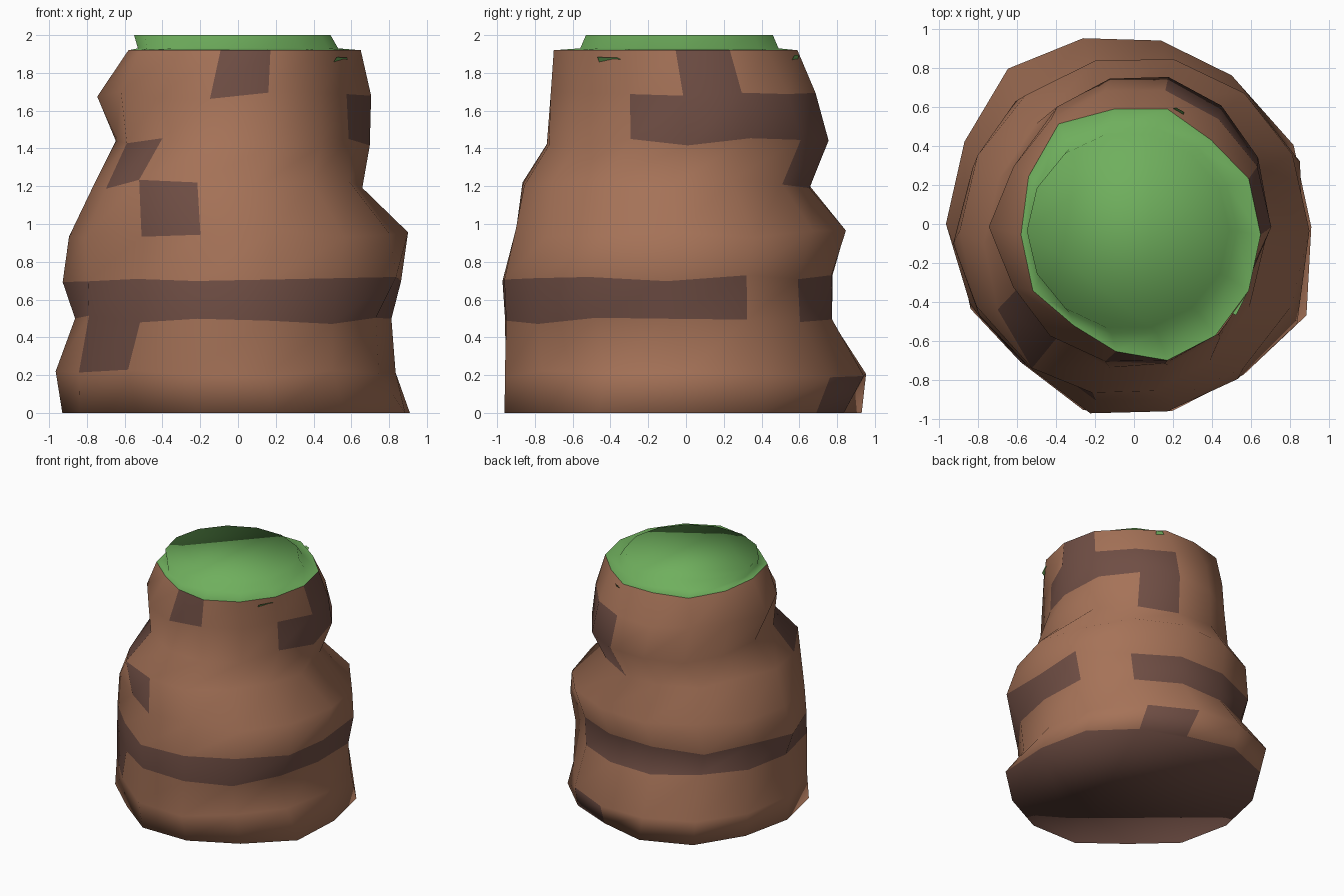
import bpy, bmesh, math, random
from mathutils import Vector

random.seed(7)
if "Cube" in bpy.data.objects:
    bpy.data.objects.remove(bpy.data.objects["Cube"])

SIDES = 14
STEP = 2 * math.pi / SIDES


def material(name, color):
    mat = bpy.data.materials.new(name)
    mat.use_nodes = True
    mat.diffuse_color = (*color, 1)
    mat.node_tree.nodes["Principled BSDF"].inputs["Base Color"].default_value = (*color, 1)
    return mat


brown = material("bark_brown", (0.38, 0.17, 0.097))
dark = material("dark_brown", (0.16, 0.076, 0.058))
green = material("moss_green", (0.16, 0.43, 0.11))


def finish(bm, name, mats):
    mesh = bpy.data.meshes.new(name)
    bm.to_mesh(mesh)
    bm.free()
    obj = bpy.data.objects.new(name, mesh)
    bpy.context.collection.objects.link(obj)
    for mat in mats:
        mesh.materials.append(mat)
    mesh.shade_smooth()


def ring(bm, z, left, right, front, back, bumps={}, wobble=0.0, lift=0.0):
    """Points filling the given extents; bumps scale single points outward or inward."""
    cx, cy = (left + right) / 2, (front + back) / 2
    rx, ry = (right - left) / 2, (back - front) / 2 / math.cos(STEP / 2)
    verts = []
    for k in range(SIDES):
        s = bumps.get(k, 1) + random.uniform(-wobble, wobble)
        verts.append(bm.verts.new((cx + rx * s * math.cos(k * STEP), cy + ry * s * math.sin(k * STEP),
                                   z + random.uniform(-lift, lift))))
    return verts


def bridge(bm, low, high):
    return [bm.faces.new((low[k], low[(k + 1) % SIDES], high[(k + 1) % SIDES], high[k]))
            for k in range(SIDES)]


# Lumpy trunk: height, left, right, front and back extents, then knobs and dents by column
LEVELS = [
    (0.00, -0.93, 0.91, -0.96, 0.93, {2: 0.93, 3: 0.9, 5: 1.04, 9: 0.92, 13: 1.08}),
    (0.21, -0.96, 0.84, -0.95, 0.95, {5: 1.05, 8: 0.97, 9: 0.93}),
    (0.49, -0.87, 0.82, -0.96, 0.77, {1: 1.08, 9: 0.93}),
    (0.71, -0.92, 0.87, -0.97, 0.77, {1: 1.09, 5: 1.05, 8: 0.96, 9: 0.92, 13: 1.06}),
    (0.95, -0.90, 0.90, -0.91, 0.84, {9: 0.92}),
    (1.21, -0.77, 0.66, -0.86, 0.66, {9: 1.05}),
    (1.43, -0.65, 0.70, -0.73, 0.75, {13: 0.92}),
    (1.68, -0.69, 0.70, -0.71, 0.68, {7: 1.07, 13: 0.9}),
    (1.92, -0.58, 0.65, -0.70, 0.59, {2: 0.94, 5: 1.1, 6: 1.04, 9: 0.9, 10: 0.93}),
]
# Dark patches: row -> columns, counted from +x towards +y
PATCHES = {0: {2}, 1: {8}, 2: set(range(SIDES)) - {1}, 4: {9},
           5: {2, 8}, 6: {13, 0, 1, 2}, 7: {0, 10}}
# Moss slivers near the top: column -> sideways shift and half length
SLIVERS = {2: (0.08, 0.035), 12: (0.08, 0.085)}

bm = bmesh.new()
last = len(LEVELS) - 1
rings = []
for i, level in enumerate(LEVELS):
    inner = 0 < i < last
    rings.append(ring(bm, *level, 0.01 * inner, 0.025 * inner))
spots = []
for row in range(last):
    for col, face in enumerate(bridge(bm, rings[row], rings[row + 1])):
        face.material_index = int(col in PATCHES.get(row, ()))
        if row == last - 1 and col in SLIVERS:
            shift, half = SLIVERS[col]
            lo = (face.verts[0].co + face.verts[1].co) / 2
            hi = (face.verts[2].co + face.verts[3].co) / 2
            side = (face.verts[1].co - face.verts[0].co).normalized()
            face.normal_update()
            spots.append((lo.lerp(hi, 0.78) + side * shift, side * half, face.normal.copy()))
bm.faces.new(reversed(rings[0])).material_index = 1
finish(bm, "trunk", [brown, dark])

# Moss slab covering the trunk top, rising to a flat crown
bm = bmesh.new()
skirt = ring(bm, *LEVELS[-1])
foot = ring(bm, 1.93, -0.53, 0.53, -0.56, 0.49)
crown = ring(bm, 2.0, -0.55, 0.49, -0.53, 0.46)
bridge(bm, skirt, foot)
bridge(bm, foot, crown)
bm.faces.new(crown)
finish(bm, "moss_slab", [green])

# Small moss slivers jutting from the bark, facing downward
for i, (mid, half, out) in enumerate(spots):
    bm = bmesh.new()
    low = mid + out * 0.003 - Vector((0, 0, 0.015))
    high = mid + out * 0.025 + Vector((0, 0, 0.015))
    bm.faces.new([bm.verts.new(p) for p in (low - half, low + half, high + half * 0.4, high - half)])
    finish(bm, f"moss_sliver_{i + 1}", [green])
